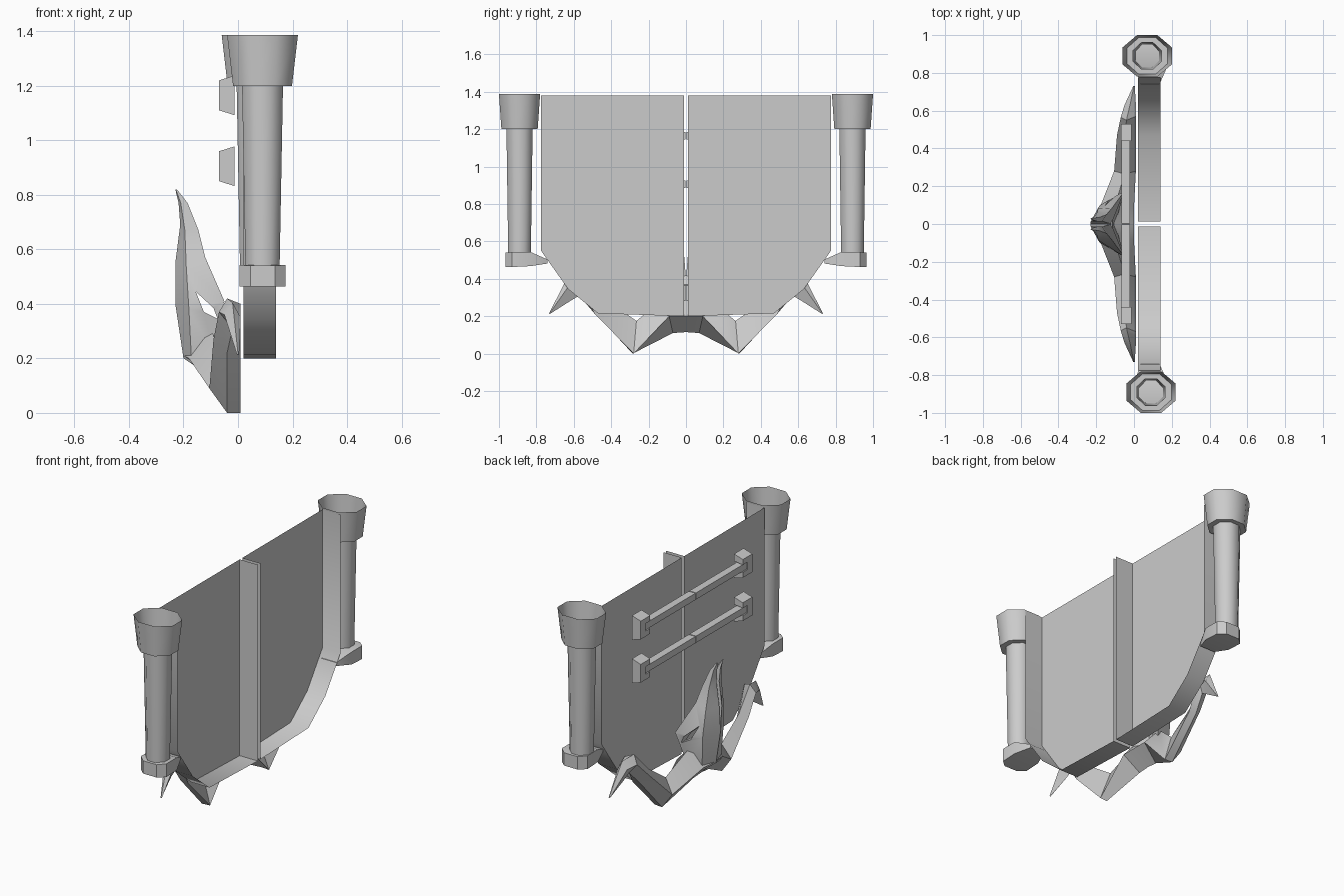
import bpy, bmesh, math

if "Cube" in bpy.data.objects:
    bpy.data.objects.remove(bpy.data.objects["Cube"])


def finish(name, bm, mirror=False, smooth=None):
    bmesh.ops.remove_doubles(bm, verts=bm.verts, dist=0.0005)
    bmesh.ops.recalc_face_normals(bm, faces=bm.faces)
    me = bpy.data.meshes.new(name)
    bm.to_mesh(me)
    bm.free()
    ob = bpy.data.objects.new(name, me)
    bpy.context.collection.objects.link(ob)
    if mirror:
        m = ob.modifiers.new("mirror", 'MIRROR')
        m.use_axis = (False, True, False)
    if smooth:
        bpy.ops.object.select_all(action='DESELECT')
        ob.select_set(True)
        bpy.context.view_layer.objects.active = ob
        bpy.ops.object.shade_smooth_by_angle(angle=math.radians(smooth))
    return ob


def loft(bm, sections, start=True, end=True):
    """Skin closed loops of equal point count, capping the ends if asked."""
    rings = [[bm.verts.new(p) for p in s] for s in sections]
    n = len(rings[0])
    for a, b in zip(rings, rings[1:]):
        for i in range(n):
            j = (i + 1) % n
            bm.faces.new((a[i], a[j], b[j], b[i]))
    if start:
        bm.faces.new(rings[0])
    if end:
        bm.faces.new(rings[-1])


# Door panels: flat plate with a rim on centre, bottom and outer edges, open top
bm = bmesh.new()
outline = [(0.012, 1.38), (0.012, 0.2), (0.47, 0.215), (0.63, 0.345), (0.775, 0.55), (0.775, 1.38)]
plate = [bm.verts.new((0.02, y, z)) for y, z in outline]
rim = [bm.verts.new((0.14, y, z)) for y, z in outline]
bm.faces.new(plate)
for i in range(5):
    bm.faces.new((plate[i], plate[i + 1], rim[i + 1], rim[i]))
finish("door_panels", bm, True, 60)

# Side posts: eight-sided shaft flaring into an open cup
for side, cx, name in ((-1, 0.09, "front"), (1, 0.07, "rear")):
    bm = bmesh.new()
    rings = []
    for rx, ry, z in ((0.062, 0.06, 0.5), (0.075, 0.07, 1.2), (0.108, 0.097, 1.2), (0.13, 0.11, 1.387)):
        k = 1 / math.cos(math.pi / 8)
        rings.append([(cx + k * rx * math.cos(math.pi / 8 + i * math.pi / 4),
                       side * 0.89 + k * ry * math.sin(math.pi / 8 + i * math.pi / 4), z)
                      for i in range(8)])
    loft(bm, rings, end=False)
    finish(name + "_post", bm, smooth=50)

# Post brackets: collar with a tongue tapering toward the panel
bm = bmesh.new()
loft(bm, [[(cx - w, y, z0), (cx + w, y, z0), (cx + w, y, z1), (cx - w, y, z1)]
          for cx, w, y, z0, z1 in ((0.09, 0.045, 0.965, 0.463, 0.54), (0.09, 0.085, 0.93, 0.463, 0.543),
                                   (0.09, 0.085, 0.83, 0.468, 0.543), (0.085, 0.05, 0.74, 0.482, 0.503))])
finish("post_brackets", bm, True, 35)

# Latch bars held by forked clamps
for zc, name in ((1.165, "upper"), (0.905, "lower")):
    bm = bmesh.new()

    def block(y0, y1, z0, z1, taper=1.0):
        loft(bm, [[(x, y0, zc + z0 * t), (x, y1, zc + z0 * t), (x, y1, zc + z1 * t), (x, y0, zc + z1 * t)]
                  for x, t in ((-0.012, 1.0), (-0.07, taper))])

    block(0.485, 0.53, -0.073, 0.073, 0.75)
    block(0.44, 0.485, 0.03, 0.073, 0.75)
    block(0.44, 0.485, -0.073, -0.03, 0.75)
    finish(name + "_clamps", bm, True)
    bm = bmesh.new()
    loft(bm, [[(x, y, zc + z) for x, z in ((-0.02, -0.02), (-0.065, -0.02), (-0.065, 0.02), (-0.02, 0.02))]
              for y in (0.003, 0.487)])
    finish(name + "_bars", bm, True)

# Hooked arms of the lower ornament: lower, ridge, upper and back points
bm = bmesh.new()
arm = [
    [(-0.10, 0, 0.115), (-0.20, 0, 0.21), (-0.15, 0, 0.32), (0, 0, 0.20)],
    [(-0.10, 0.07, 0.11), (-0.18, 0.09, 0.20), (-0.10, 0.10, 0.31), (0, 0.09, 0.20)],
    [(-0.04, 0.285, 0.0), (-0.105, 0.28, 0.09), (-0.05, 0.265, 0.175), (0.01, 0.28, 0.0)],
    [(-0.04, 0.49, 0.22), (-0.09, 0.47, 0.27), (-0.05, 0.43, 0.29), (0.01, 0.49, 0.215)],
    [(-0.02, 0.57, 0.31), (-0.07, 0.565, 0.37), (-0.04, 0.55, 0.42), (0.01, 0.57, 0.40)],
    [(-0.02, 0.605, 0.29), (-0.05, 0.63, 0.36), (-0.02, 0.635, 0.405), (0.01, 0.635, 0.35)],
    [(0.0, 0.728, 0.212), (-0.004, 0.73, 0.214), (0.0, 0.732, 0.216), (0.004, 0.73, 0.214)],
]
loft(bm, arm, start=False)
finish("hooked_arms", bm, True, 35)

# Twin upright horns: inner, front, side and back points per level
bm = bmesh.new()
horn = [
    [(-0.20, 0, 0.20), (-0.17, 0.09, 0.18), (-0.08, 0.10, 0.2), (-0.10, 0, 0.22)],
    [(-0.23, 0, 0.40), (-0.18, 0.10, 0.38), (-0.05, 0.175, 0.41), (-0.12, 0, 0.40)],
    [(-0.23, 0.012, 0.55), (-0.19, 0.085, 0.54), (-0.12, 0.08, 0.57), (-0.16, 0.012, 0.55)],
    [(-0.212, 0.012, 0.69), (-0.195, 0.06, 0.67), (-0.145, 0.05, 0.67), (-0.17, 0.012, 0.68)],
    [(-0.218, 0.015, 0.77), (-0.21, 0.04, 0.77), (-0.185, 0.035, 0.77), (-0.20, 0.015, 0.77)],
    [(-0.23, 0.027, 0.82), (-0.228, 0.03, 0.82), (-0.224, 0.03, 0.82), (-0.226, 0.027, 0.82)],
]
loft(bm, horn)
horns = finish("twin_horns", bm, False, 35)

# Slit through the horn base
bm = bmesh.new()
loft(bm, [[(x, y, z) for x, z in ((-0.155, 0.445), (-0.125, 0.37), (-0.075, 0.345), (-0.09, 0.385))]
          for y in (-0.3, 0.3)])
cutter = finish("slit_cutter", bm)
cutter.hide_render = True
cutter.hide_set(True)
cut = horns.modifiers.new("slit", 'BOOLEAN')
cut.operation = 'DIFFERENCE'
cut.object = cutter
m = horns.modifiers.new("mirror", 'MIRROR')
m.use_axis = (False, True, False)
